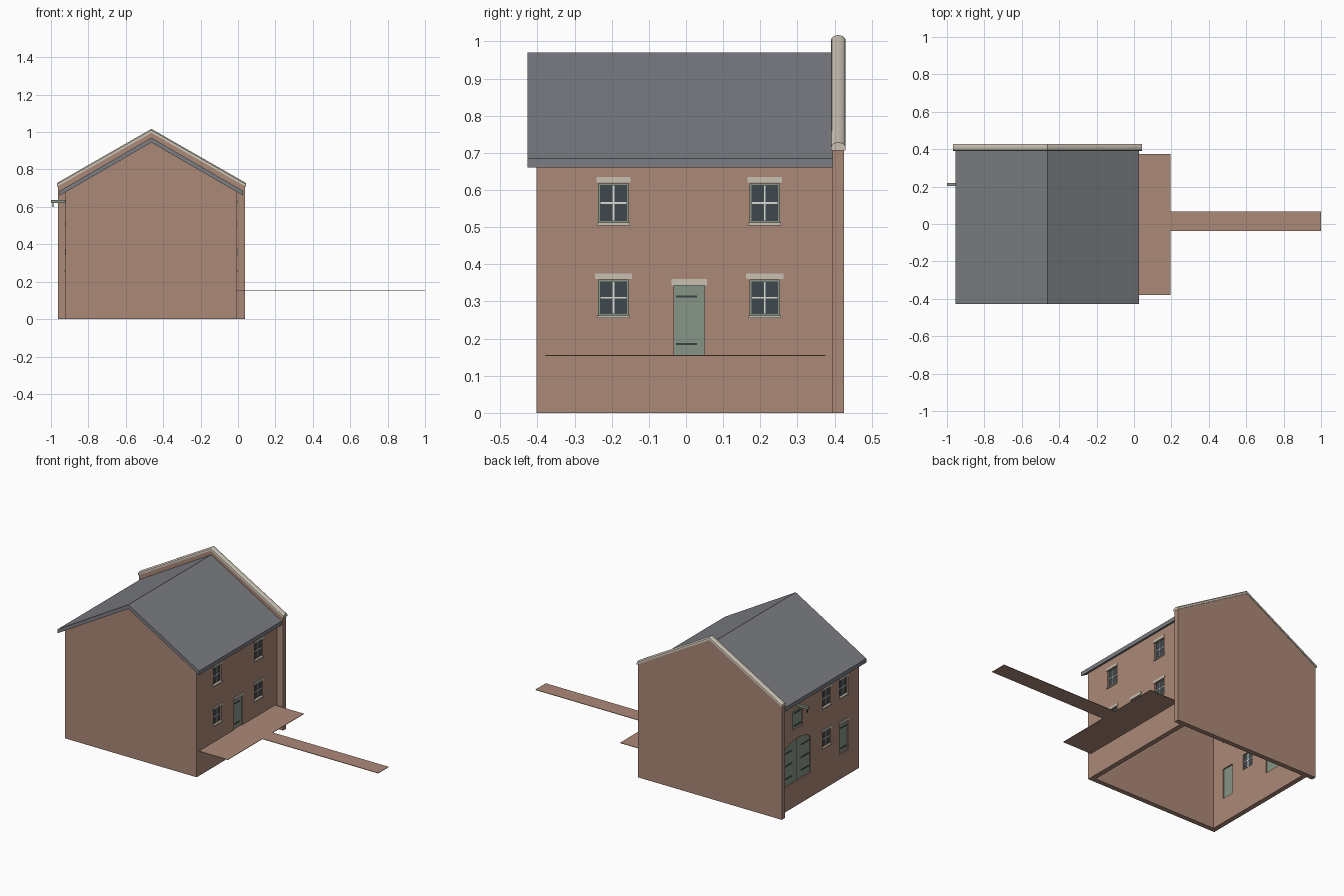
import bpy, bmesh, math
from mathutils import Vector

cube = bpy.data.objects.get("Cube")
if cube:
    bpy.data.objects.remove(cube, do_unlink=True)


def material(name, r, g, b):
    m = bpy.data.materials.new(name)
    m.use_nodes = True
    m.diffuse_color = (r, g, b, 1)
    bsdf = m.node_tree.nodes["Principled BSDF"]
    bsdf.inputs["Base Color"].default_value = (r, g, b, 1)
    bsdf.inputs["Roughness"].default_value = 0.9
    return m


BRICK = material("brick", 0.41, 0.25, 0.185)
SLATE = material("slate", 0.20, 0.205, 0.225)
STONE = material("pale stone", 0.58, 0.53, 0.45)
GREEN = material("green paint", 0.24, 0.30, 0.24)
GLASS = material("dark glass", 0.05, 0.065, 0.073)
WHITE = material("white paint", 0.72, 0.71, 0.66)
IRON = material("dark iron", 0.045, 0.05, 0.055)


def make(name, bm, mat):
    bmesh.ops.recalc_face_normals(bm, faces=bm.faces)
    mesh = bpy.data.meshes.new(name)
    bm.to_mesh(mesh)
    bm.free()
    mesh.materials.append(mat)
    ob = bpy.data.objects.new(name, mesh)
    bpy.context.collection.objects.link(ob)
    return ob


def prism(name, outline, axis, a, b, mat):
    """Extrude a 2D outline along x (outline is y,z) or y (outline is x,z)."""
    bm = bmesh.new()
    place = (lambda p, t: (t, p[0], p[1])) if axis == "x" else (lambda p, t: (p[0], t, p[1]))
    ends = [[bm.verts.new(place(p, t)) for p in outline] for t in (a, b)]
    bm.faces.new(ends[0])
    bm.faces.new(ends[1])
    n = len(outline)
    for i in range(n):
        j = (i + 1) % n
        bm.faces.new((ends[0][i], ends[0][j], ends[1][j], ends[1][i]))
    return make(name, bm, mat)


def box(name, x0, x1, y0, y1, z0, z1, mat):
    return prism(name, [(y0, z0), (y1, z0), (y1, z1), (y0, z1)], "x", x0, x1, mat)


MID = -0.463
HALF = 0.458


def gable(half, eave, apex, base=0.0):
    return [(MID - half, base), (MID + half, base), (MID + half, eave),
            (MID, apex), (MID - half, eave)]


cutters = []


class Side:
    """One long wall: depth d is measured outward from its outer face."""

    def __init__(self, label, sign):
        self.label, self.sign = label, sign
        self.face = MID + sign * HALF

    def x(self, d):
        return self.face + self.sign * d

    def box(self, name, d0, d1, y0, y1, z0, z1, mat):
        return box(f"{self.label}_{name}", self.x(d0), self.x(d1), y0, y1, z0, z1, mat)

    def panel(self, name, outline, d0, d1, mat):
        return prism(f"{self.label}_{name}", outline, "x", self.x(d0), self.x(d1), mat)

    def opening(self, outline):
        cutters.append(self.panel("opening_cutter", outline, -0.06, 0.03, BRICK))

    def window(self, name, y, z0, z1, lintel_half):
        h = 0.04
        self.opening([(y - h, z0), (y + h, z0), (y + h, z1), (y - h, z1)])
        self.box(name + "_frame", -0.022, -0.010, y - h, y + h, z0, z1, GREEN)
        e = 0.004
        self.box(name + "_glass", -0.024, -0.007, y - h + e, y + h - e, z0 + e, z1 - e, GLASS)
        zc, b = (z0 + z1) / 2, 0.0025
        self.box(name + "_upright_bar", -0.026, -0.004, y - b, y + b, z0 + e, z1 - e, WHITE)
        self.box(name + "_cross_bar", -0.026, -0.004, y - h + e, y + h - e, zc - b, zc + b, WHITE)
        self.box(name + "_lintel", -0.01, 0.004, y - lintel_half, y + lintel_half, z1 + .002, z1 + .017, STONE)
        self.box(name + "_sill", -0.01, 0.006, y - h - e, y + h + e, z0 - 0.007, z0, STONE)

    def strap(self, name, y0, y1, z):
        self.box(name, -0.009, -0.003, y0, y1, z - 0.0025, z + 0.0025, IRON)

    def door(self, name, y, half, z0, z1, lintel=True):
        self.opening([(y - half, z0), (y + half, z0), (y + half, z1), (y - half, z1)])
        self.box(name, -0.022, -0.007, y - half, y + half, z0, z1, GREEN)
        for k, f in enumerate((0.16, 0.84)):
            self.strap(f"{name}_strap_{k}", y - half + 0.005, y + half * 0.5, z0 + f * (z1 - z0))
        if lintel:
            self.box(name + "_lintel", -0.01, 0.004, y - half - .007, y + half + .007, z1, z1 + .017, STONE)


right_wall = Side("garden", 1)
left_wall = Side("yard", -1)

# Garden side: four windows and a central door
for y in (-0.195, 0.212):
    right_wall.window(f"upper_window_{y > 0:d}", y, 0.512, 0.618, 0.046)
    right_wall.window(f"lower_window_{y > 0:d}", y, 0.262, 0.358, 0.05)
right_wall.door("door", 0.009, 0.041, 0.155, 0.343)

# Yard side: three windows, a small door, a loft hatch
left_wall.window("upper_window_0", -0.25, 0.512, 0.618, 0.046)
left_wall.window("upper_window_1", -0.08, 0.512, 0.618, 0.046)
left_wall.window("lower_window", -0.08, 0.262, 0.358, 0.05)
left_wall.door("door", -0.25, 0.041, 0.155, 0.343)
left_wall.door("loft_hatch", 0.21, 0.05, 0.485, 0.60, lintel=False)

# Arched double cart door with strap hinges
dy, dh, spring, rise = 0.21, 0.13, 0.37, 0.05
arch = [(dy - dh, 0.155), (dy + dh, 0.155)]
arch += [(dy + dh * math.cos(t * math.pi / 10), spring + rise * math.sin(t * math.pi / 10))
         for t in range(11)]
left_wall.opening(arch)
left_wall.panel("cart_door", arch, -0.022, -0.007, GREEN)
left_wall.box("cart_door_seam", -0.009, -0.005, dy - 0.0015, dy + 0.0015, 0.155, spring + rise - 0.002, IRON)
for k, z in enumerate((0.20, 0.28, 0.36)):
    for s in (-1, 1):
        y0, y1 = sorted((dy + s * (dh - 0.004), dy + s * 0.045))
        left_wall.strap(f"cart_door_strap_{k}_{s > 0:d}", y0, y1, z)

# Hoist over the hatch
left_wall.box("hoist_beam", -0.02, 0.08, 0.203, 0.218, 0.622, 0.636, GREEN)
left_wall.box("hoist_hook", 0.066, 0.071, 0.208, 0.213, 0.60, 0.622, IRON)

# Hollow brick body, open underneath, with cut openings
walls = prism("brick_walls", gable(HALF, 0.685, 0.948), "y", -0.403, 0.397, BRICK)
cutters.append(prism("room_cutter", gable(HALF - 0.03, 0.66, 0.91, -0.1), "y", -0.373, 0.42, BRICK))
for c in cutters:
    c.hide_render = True
    mod = walls.modifiers.new("cut", "BOOLEAN")
    mod.object, mod.operation, mod.solver = c, "DIFFERENCE", "EXACT"
bpy.context.view_layer.update()
graph = bpy.context.evaluated_depsgraph_get()
cut_mesh = bpy.data.meshes.new_from_object(walls.evaluated_get(graph))
walls.modifiers.clear()
walls.data = cut_mesh
for c in cutters:
    bpy.data.objects.remove(c, do_unlink=True)

# Slate roof as a bent slab
rh = 0.491
prism("slate_roof", [(MID - rh, 0.66), (MID, 0.944), (MID + rh, 0.66),
                     (MID + rh, 0.685), (MID, 0.97), (MID - rh, 0.685)],
      "y", -0.427, 0.396, SLATE)

# Raised back gable with rounded stone coping
prism("back_gable_wall", gable(0.5, 0.712, 1.0), "y", 0.395, 0.425, BRICK)
bm = bmesh.new()
profile = [(0.41 + 0.019 * math.cos(i * math.pi / 8), 0.007 + 0.012 * math.sin(i * math.pi / 8))
           for i in range(9)]
profile = [(0.429, -0.002)] + profile + [(0.391, -0.002)]
stations = [(MID - 0.505, 0.709), (MID, 0.998), (MID + 0.505, 0.709)]
rings = [[bm.verts.new((x, y, z + h)) for y, h in profile] for x, z in stations]
for a, b in zip(rings, rings[1:]):
    for i in range(len(profile)):
        j = (i + 1) % len(profile)
        bm.faces.new((a[i], a[j], b[j], b[i]))
bm.faces.new(rings[0])
bm.faces.new(rings[-1])
coping = make("gable_coping", bm, STONE)
bpy.context.view_layer.objects.active = coping
coping.select_set(True)
bpy.ops.object.shade_smooth_by_angle(angle=math.radians(28))

# Thin landing and walkway on the garden side
box("landing", -0.005, 0.195, -0.38, 0.375, 0.153, 0.156, BRICK)
box("walkway", 0.195, 1.0, -0.037, 0.066, 0.153, 0.156, BRICK)
